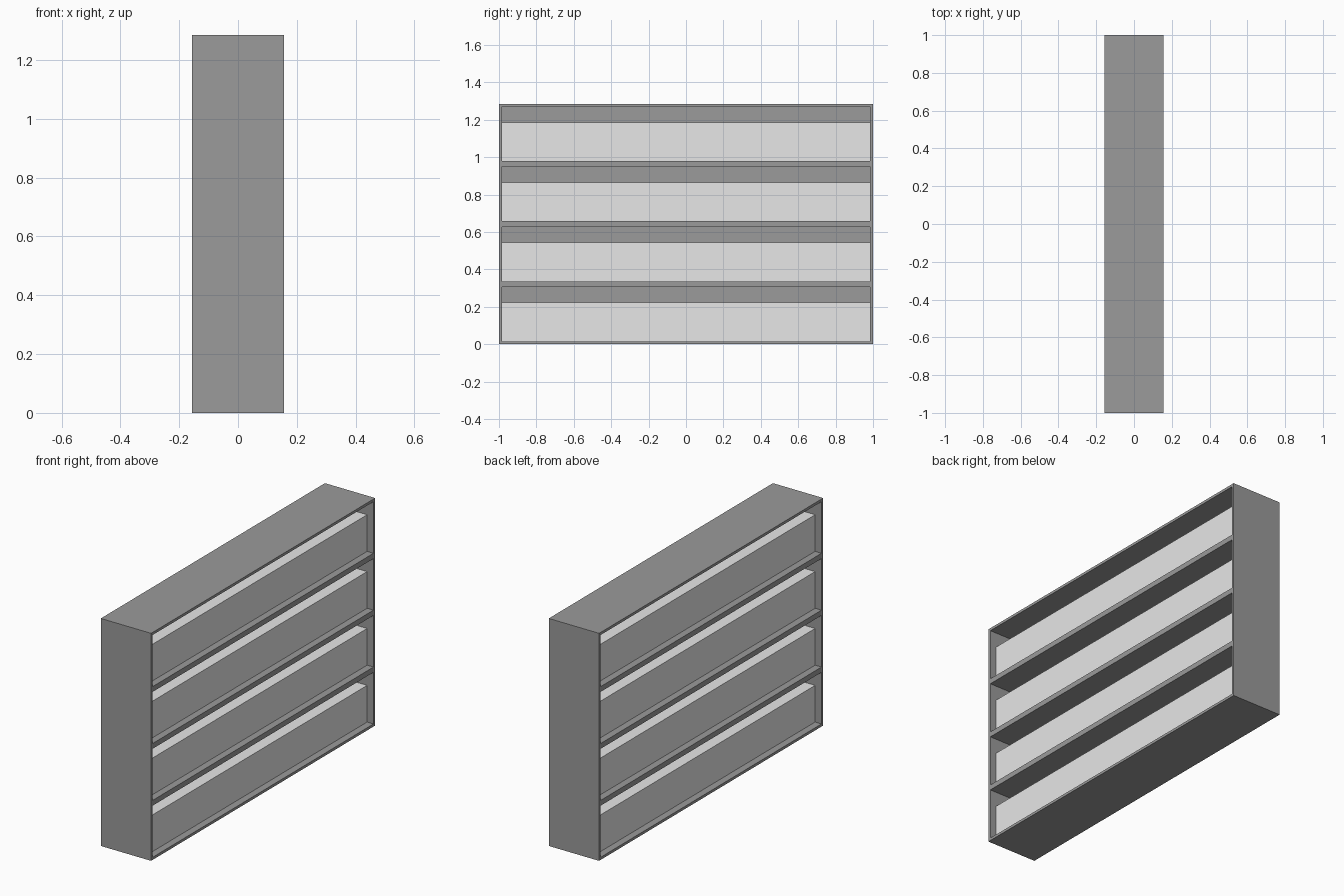
import bpy

default = bpy.data.objects.get("Cube")
if default:
    bpy.data.objects.remove(default, do_unlink=True)


def material(name, value):
    mat = bpy.data.materials.new(name)
    mat.use_nodes = True
    colour = (value, value, value, 1)
    mat.diffuse_color = colour
    mat.node_tree.nodes["Principled BSDF"].inputs["Base Color"].default_value = colour
    return mat


def box(name, low, high, mat):
    """Axis-aligned box between two corners."""
    bpy.ops.mesh.primitive_cube_add(size=1, location=[(a + b) / 2 for a, b in zip(low, high)])
    obj = bpy.context.object
    obj.name = name
    obj.scale = [b - a for a, b in zip(low, high)]
    bpy.ops.object.transform_apply(location=False, rotation=False, scale=True)
    obj.data.materials.append(mat)
    return obj


frame_grey = material("frame grey", 0.325)
light_grey = material("light grey", 0.8)

HALF_X, HALF_Y, HEIGHT = 0.157, 1.0, 1.285
WALL, PANEL, RECESS = 0.015, 0.008, 0.04
TIERS = 4
STEP = HEIGHT / TIERS
INNER_Y = HALF_Y - WALL

# End walls
for name, y in (("front_wall", -HALF_Y), ("back_wall", INNER_Y)):
    box(name, (-HALF_X, y, 0), (HALF_X, y + WALL, HEIGHT), frame_grey)

# Floor, shelves between tiers, and top
for i in range(TIERS + 1):
    low = max(i * STEP - WALL, 0)
    high = min(i * STEP + WALL, HEIGHT)
    name = "floor" if i == 0 else "top" if i == TIERS else f"shelf_{i}"
    box(name, (-HALF_X, -INNER_Y, low), (HALF_X, INNER_Y, high), frame_grey)

# Central divider, open shelving on both long sides
box("centre_panel", (-PANEL, -INNER_Y, WALL), (PANEL, INNER_Y, HEIGHT - WALL), frame_grey)

# Row of contents on each tier, one per side
for i in range(TIERS):
    z = i * STEP + WALL
    for side, sign in (("left", 1), ("right", -1)):
        xs = sorted((sign * PANEL, sign * (HALF_X - RECESS)))
        box(f"{side}_row_{i + 1}", (xs[0], -INNER_Y, z), (xs[1], INNER_Y, z + 0.207), light_grey)
